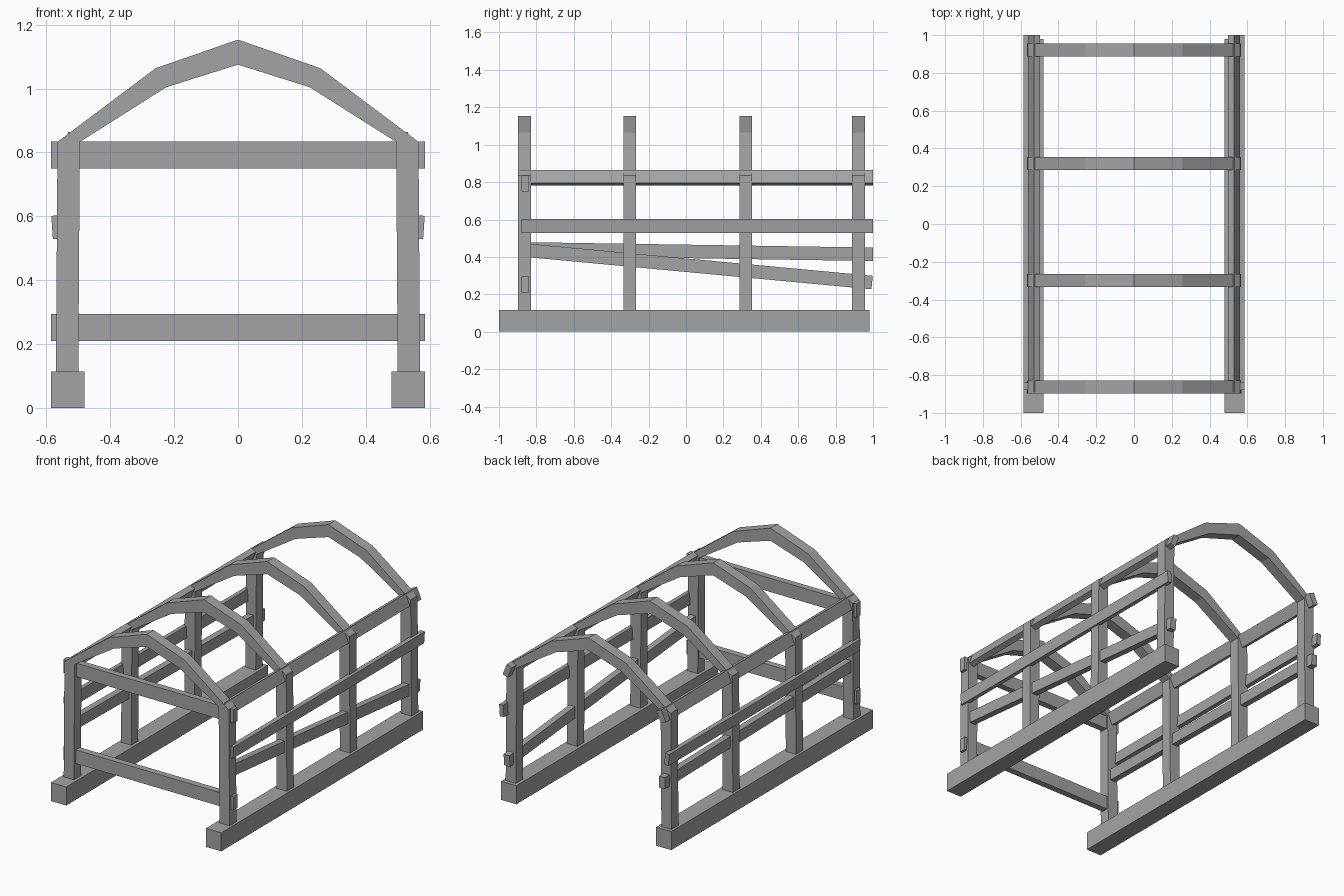
import bpy
import bmesh
from mathutils import Vector, Matrix
from math import radians

if "Cube" in bpy.data.objects:
    bpy.data.objects.remove(bpy.data.objects["Cube"])

# Dark grey timber
timber = bpy.data.materials.new("dark_grey_timber")
timber.diffuse_color = (0.37, 0.37, 0.37, 1)
timber.use_nodes = True
timber.node_tree.nodes["Principled BSDF"].inputs["Base Color"].default_value = timber.diffuse_color


def make(name, verts, faces):
    mesh = bpy.data.meshes.new(name)
    mesh.from_pydata(verts, [], faces)
    bm = bmesh.new()
    bm.from_mesh(mesh)
    bmesh.ops.recalc_face_normals(bm, faces=bm.faces)
    bm.to_mesh(mesh)
    bm.free()
    mesh.materials.append(timber)
    obj = bpy.data.objects.new(name, mesh)
    bpy.context.collection.objects.link(obj)
    return obj


def prism(name, profile, y0, y1, side=1):
    """Extrude an x-z profile along y; side=-1 mirrors it in x."""
    n = len(profile)
    verts = [(side * x, y, z) for y in (y0, y1) for x, z in profile]
    faces = [tuple(range(n)), tuple(range(n, 2 * n))]
    faces += [(i, (i + 1) % n, n + (i + 1) % n, n + i) for i in range(n)]
    return make(name, verts, faces)


def rail(name, start, end, width, height, roll=0):
    """Rectangular bar along y between two centre points, rolled about its length."""
    a, b = Vector(start), Vector(end)
    d = (b - a).normalized()
    spin = Matrix.Rotation(radians(roll), 3, d)
    side = spin @ Vector((1, 0, 0)) * width / 2
    up = spin @ Vector((1, 0, 0)).cross(d) * height / 2
    verts = [p + i * side + j * up for p in (a, b)
             for i, j in ((-1, -1), (1, -1), (1, 1), (-1, 1))]
    faces = [(0, 1, 2, 3), (7, 6, 5, 4), (1, 0, 4, 5),
             (2, 1, 5, 6), (3, 2, 6, 7), (0, 3, 7, 4)]
    return make(name, verts, faces)


# Ground sills, eave purlins and outer side rails
for s, tag in ((1, "right"), (-1, "left")):
    prism("sill_" + tag, [(0.48, 0), (0.48, 0.115), (0.585, 0.115), (0.585, 0)],
          -1, 0.98, s)
    rail("eave_purlin_" + tag, (s * 0.529, -0.89, 0.823), (s * 0.529, 1, 0.823),
         0.036, 0.076, -23 * s)
    rail("side_rail_" + tag, (s * 0.568, -0.88, 0.566), (s * 0.568, 1, 0.566),
         0.028, 0.073, 4 * s)

# Lower side rails, fixed at different slopes
rail("lower_rail_right", (0.535, -0.87, 0.437), (0.535, 0.995, 0.263), 0.04, 0.072)
rail("lower_rail_left", (-0.535, -0.87, 0.443), (-0.535, 1, 0.414), 0.04, 0.072)

# Four frames: two posts and a faceted arch each
post = [(0.5, 0.11), (0.495, 0.835), (0.565, 0.835), (0.57, 0.11)]
outer = [(-0.565, 0.833), (-0.257, 1.064), (0, 1.153), (0.257, 1.064), (0.565, 0.833)]
inner = [(0.495, 0.833), (0.225, 1.004), (0, 1.075), (-0.225, 1.004), (-0.495, 0.833)]
for k, y in enumerate((-0.863, -0.3, 0.32, 0.922)):
    y0, y1 = y - 0.034, y + 0.034
    prism(f"post_right_{k}", post, y0, y1)
    prism(f"post_left_{k}", post, y0, y1, -1)
    prism(f"roof_arch_{k}", outer + inner, y0, y1)

# Cross beams through the front posts
for name, z0, z1 in (("front_top_beam", 0.75, 0.835), ("front_bottom_beam", 0.21, 0.295)):
    prism(name, [(-0.585, z0), (-0.585, z1), (0.585, z1), (0.585, z0)], -0.88, -0.84)
